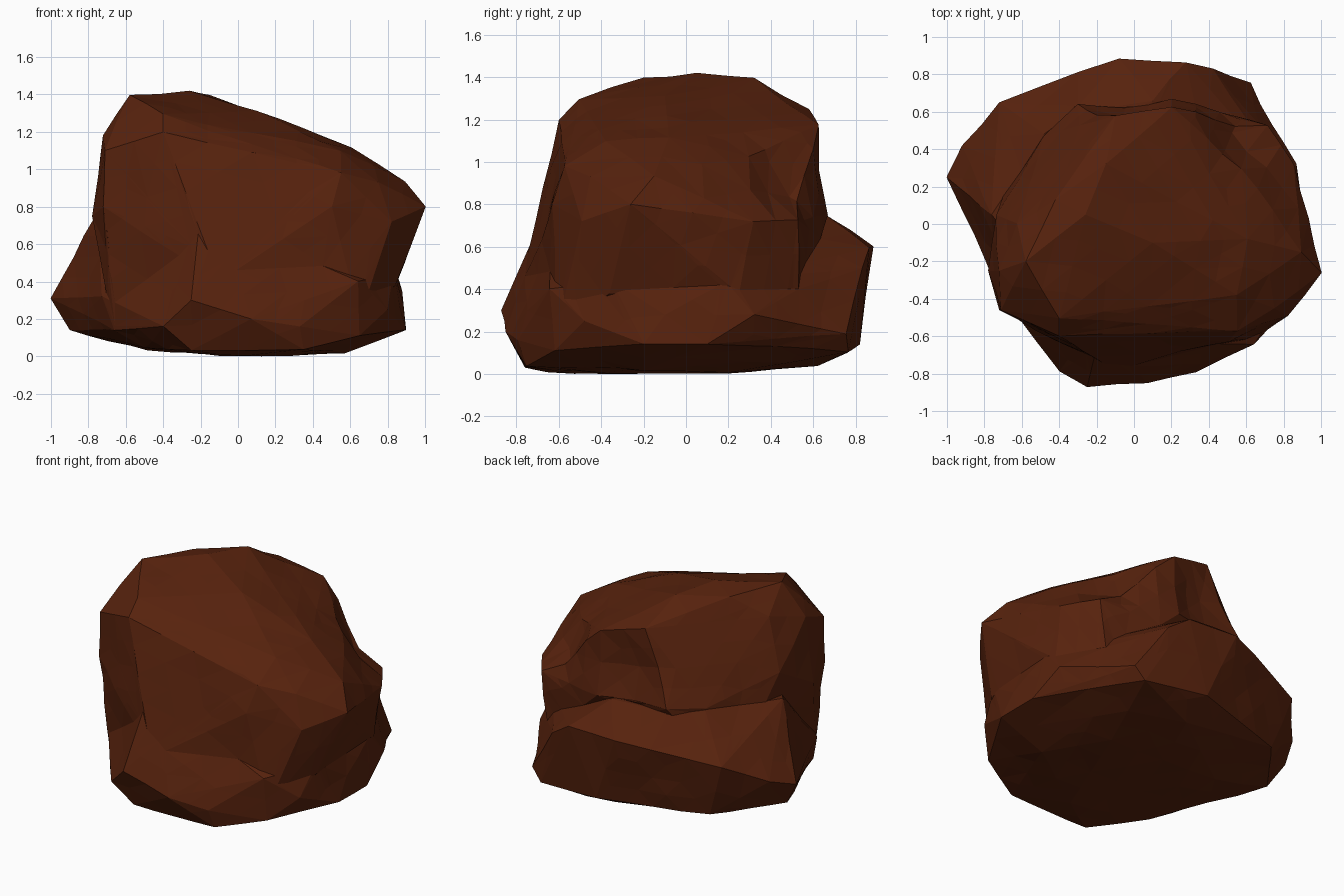
import bpy
import bmesh
from mathutils import Vector, noise

default_cube = bpy.data.objects.get("Cube")
if default_cube:
    bpy.data.objects.remove(default_cube, do_unlink=True)

# Single rock colour
stone = bpy.data.materials.new("reddish_brown_stone")
stone.use_nodes = True
stone_colour = (0.095, 0.016, 0.004, 1)
stone.diffuse_color = stone_colour
shader = stone.node_tree.nodes["Principled BSDF"]
shader.inputs["Base Color"].default_value = stone_colour
shader.inputs["Roughness"].default_value = 0.9


def hull_object(name, corners):
    """Make a faceted boulder as the convex hull of its main corners."""
    bm = bmesh.new()
    for corner in corners:
        bm.verts.new(corner)
    result = bmesh.ops.convex_hull(bm, input=bm.verts)
    loose = [v for v in result["geom_interior"] if isinstance(v, bmesh.types.BMVert)]
    bmesh.ops.delete(bm, geom=loose, context="VERTS")
    bmesh.ops.recalc_face_normals(bm, faces=bm.faces)
    mesh = bpy.data.meshes.new(name)
    bm.to_mesh(mesh)
    bm.free()
    mesh.materials.append(stone)
    obj = bpy.data.objects.new(name, mesh)
    bpy.context.collection.objects.link(obj)
    return obj


def chip_surface(bm, longest, depth):
    """Split long edges and nudge the corners for a rough, chipped surface."""
    bmesh.ops.triangulate(bm, faces=bm.faces)
    for step in range(3):
        long_edges = [e for e in bm.edges if e.calc_length() > longest]
        bmesh.ops.subdivide_edges(bm, edges=long_edges, cuts=1)
        bmesh.ops.triangulate(bm, faces=bm.faces)
    bm.normal_update()
    for v in bm.verts:
        v.co += v.normal * noise.noise(v.co * 4) * depth
        v.co.z = max(v.co.z, 0)


def dent(bm, centre, radius, push):
    """Press a shallow hollow into the surface."""
    for v in bm.verts:
        closeness = 1 - (v.co - Vector(centre)).length / radius
        if closeness > 0:
            v.co += Vector(push) * closeness


# Wide base with a sloping shelf at the back
base_corners = [
    # underside
    (-.48, .2, .035), (-.25, -.76, .03), (.05, -.55, 0), (.35, .2, 0),
    (.57, -.2, .02), (.1, .62, .04), (-.5, -.45, .04), (.35, -.75, .04),
    # lower rim
    (.9, .1, .14), (.9, -.2, .14), (.1, .82, .14), (.55, .76, .11),
    (-.9, .2, .14), (-.6, .6, .13), (-.66, -.42, .14), (.65, -.62, .11),
    (.33, -.79, .16), (.07, -.85, .2), (-.4, -.79, .16),
    # widest belt
    (-1, .25, .31), (-.92, .42, .37), (-.72, .65, .5), (-.3, .81, .57),
    (-.08, .88, .6), (.28, .87, .6), (.42, .83, .5), (.62, .75, .19),
    (.86, .32, .28), (.89, -.1, .28), (.8, -.48, .25), (-.25, -.87, .3),
    (-.72, -.36, .32),
    # waist meeting the block
    (.85, .2, .44), (.83, -.35, .44), (.67, .53, .4), (.64, -.64, .4),
    (.1, .68, .75), (-.3, .63, .74), (-.48, .48, .76), (-.76, .05, .75),
    (-.2, -.66, .78),
]

# Upright block with a top sloping down to the left
block_corners = [
    # foot
    (-.66, -.43, .16), (-.6, .4, .3), (.66, .52, .32), (.84, .25, .38),
    (.84, -.36, .38), (.65, -.61, .2), (-.1, -.78, .4),
    # overhanging side
    (1, -.26, .8), (.82, -.49, .72), (.86, .32, .72), (.72, .53, .73),
    (.9, -.15, .94), (.75, -.45, .93),
    # walls
    (-.78, -.25, .75), (-.72, -.46, .8), (-.74, .05, .92), (-.48, .47, .77),
    (-.3, .64, .78), (.2, .67, .75), (-.2, -.65, .8), (.5, -.62, .8),
    # upper edge
    (-.72, -.25, 1.18), (-.71, -.46, 1.1), (-.4, -.6, 1.2), (.1, -.59, 1.04),
    (.55, -.57, .98), (.55, -.38, 1.1), (.61, -.08, 1.12), (.58, .3, 1.03),
    (.45, .52, 1), (.2, .62, 1.17), (-.1, .58, 1.25), (-.62, 0, 1.25),
    # top
    (-.58, -.2, 1.4), (-.26, .05, 1.415), (-.15, .32, 1.39), (-.42, .13, 1.38),
    (-.4, -.5, 1.29), (.1, -.1, 1.31),
]

rock = hull_object("rock", base_corners)
block = hull_object("block_helper", block_corners)

# Fuse the block into the base
fuse = rock.modifiers.new("fuse_block", "BOOLEAN")
fuse.operation = "UNION"
fuse.solver = "EXACT"
fuse.object = block
bpy.context.view_layer.update()
evaluated = rock.evaluated_get(bpy.context.evaluated_depsgraph_get())
fused = bpy.data.meshes.new_from_object(evaluated)
rock.modifiers.clear()
bpy.data.objects.remove(block, do_unlink=True)

# Chipped flat facets
bm = bmesh.new()
bm.from_mesh(fused)
bmesh.ops.remove_doubles(bm, verts=bm.verts, dist=0.01)
chip_surface(bm, 0.25, 0.015)

# Hollows in the back wall and the back left shoulder
dent(bm, (-.02, .65, .93), 0.3, (0, -.08, 0))
dent(bm, (.6, .5, .92), 0.25, (-.08, -.05, -.04))

bmesh.ops.recalc_face_normals(bm, faces=bm.faces)
for face in bm.faces:
    face.smooth = False
    face.material_index = 0
bm.to_mesh(fused)
bm.free()
rock.data = fused
